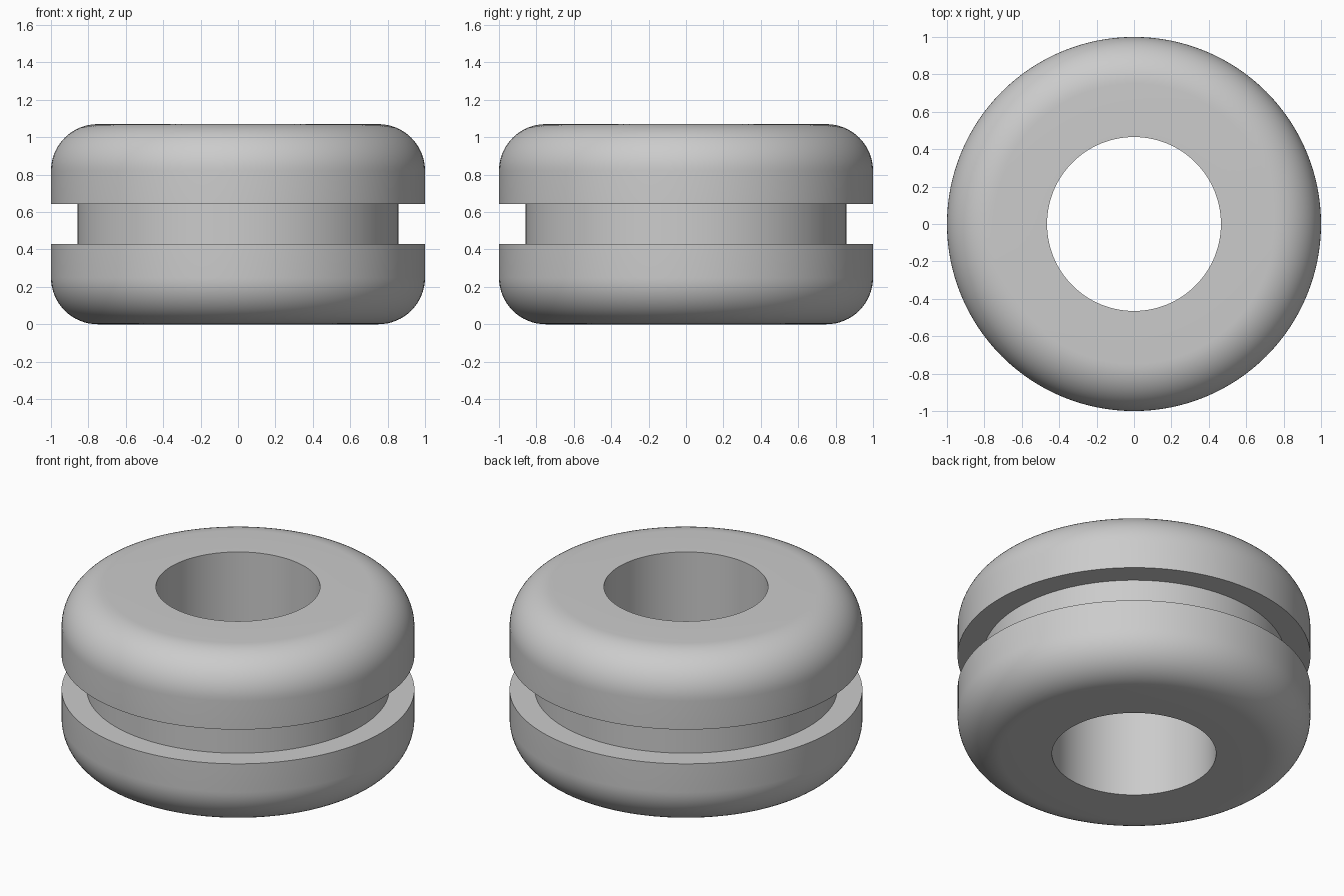
import bpy, bmesh
from math import sin, cos, pi, radians

cube = bpy.data.objects.get("Cube")
if cube:
    bpy.data.objects.remove(cube, do_unlink=True)

# Main dimensions
HEIGHT, OUTER, HOLE, GROOVE = 1.07, 1.0, 0.465, 0.857
FLANGE, FILLET = 0.428, 0.25
SEGMENTS, ARC = 128, 16

# Rubber material
rubber = bpy.data.materials.new("grey_rubber")
rubber.use_nodes = True
grey = (0.6, 0.6, 0.6, 1)
rubber.diffuse_color = grey
rubber.node_tree.nodes["Principled BSDF"].inputs["Base Color"].default_value = grey

# Lower half profile: bore, rounded flange, groove
lower = [(HOLE, 0)]
for i in range(ARC + 1):
    a = i / ARC * pi / 2
    lower.append((OUTER - FILLET + FILLET * sin(a), FILLET - FILLET * cos(a)))
lower += [(OUTER, FLANGE), (GROOVE, FLANGE)]

# Upper half mirrors the lower
profile = lower + [(r, HEIGHT - z) for r, z in reversed(lower)]

# Revolve the closed profile
bm = bmesh.new()
verts = [bm.verts.new((r, 0, z)) for r, z in profile]
edges = [bm.edges.new((v, verts[i - 1])) for i, v in enumerate(verts)]
bmesh.ops.spin(bm, geom=verts + edges, cent=(0, 0, 0), axis=(0, 0, 1),
               angle=2 * pi, steps=SEGMENTS, use_merge=True)
bmesh.ops.remove_doubles(bm, verts=bm.verts[:], dist=0.0001)
bmesh.ops.recalc_face_normals(bm, faces=bm.faces[:])
mesh = bpy.data.meshes.new("grommet")
bm.to_mesh(mesh)
bm.free()
mesh.materials.append(rubber)

grommet = bpy.data.objects.new("grommet", mesh)
bpy.context.collection.objects.link(grommet)
bpy.ops.object.select_all(action="DESELECT")
grommet.select_set(True)
bpy.context.view_layer.objects.active = grommet
bpy.ops.object.shade_smooth_by_angle(angle=radians(30))
